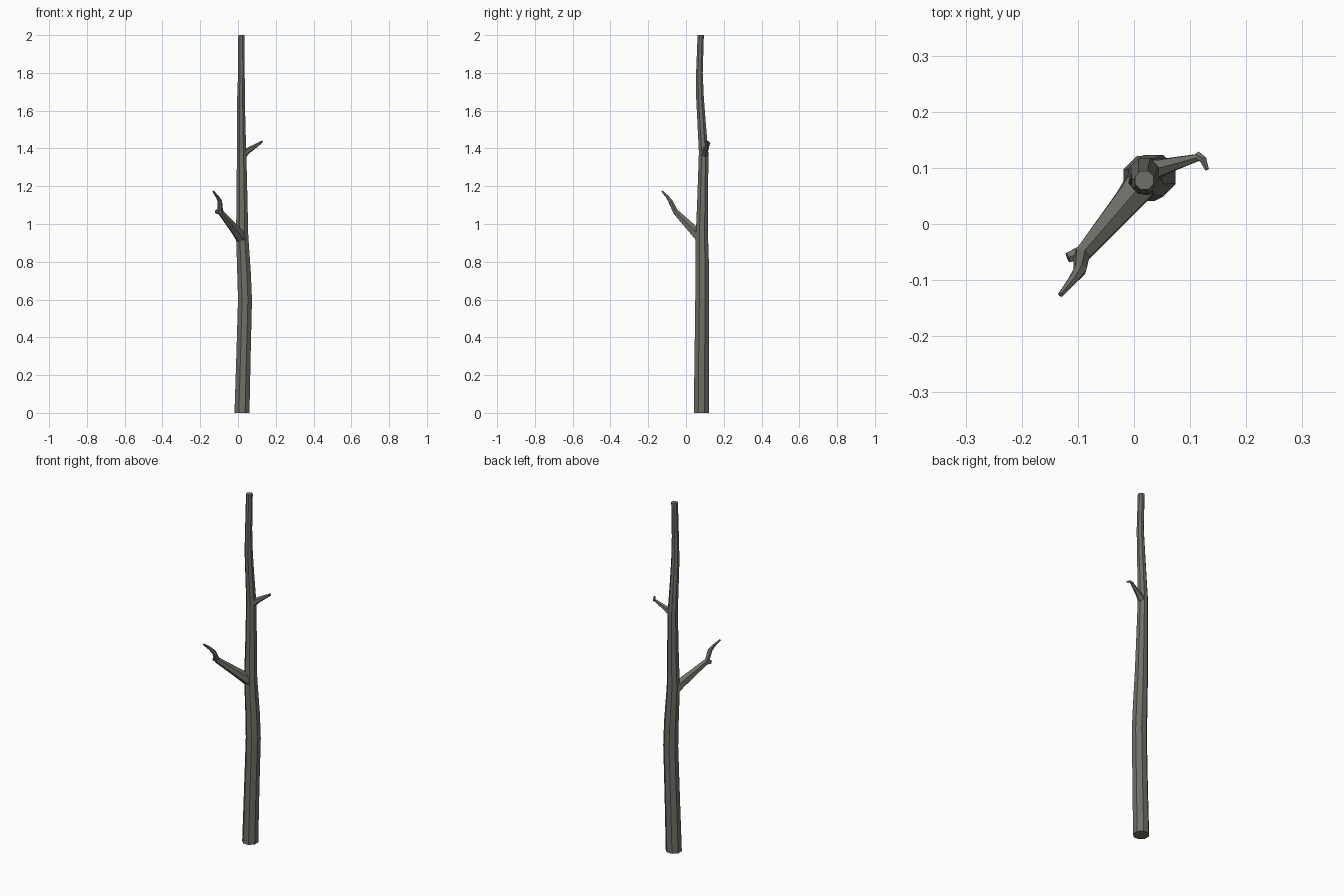
import bpy, bmesh, math
from mathutils import Vector

bark = bpy.data.materials.new("grey_bark")
bark.diffuse_color = (0.16, 0.16, 0.138, 1)


def tube(name, path, sides, level=False):
    """Flat-shaded tapered tube; path rows are x, y, z, radius."""
    bm = bmesh.new()
    pts = [Vector(p[:3]) for p in path]
    rings = []
    for i, p in enumerate(path):
        axis = pts[min(i + 1, len(pts) - 1)] - pts[max(i - 1, 0)]
        if level:
            axis = Vector((0, 0, 1))
        axis.normalize()
        u = Vector((0, 1, 0)) if level else axis.cross(Vector((0, 0, 1))).normalized()
        v = axis.cross(u)
        ring = []
        for k in range(sides):
            a = 2 * math.pi * (k + 0.5) / sides
            ring.append(bm.verts.new(pts[i] + p[3] * (u * math.cos(a) + v * math.sin(a))))
        rings.append(ring)
    for a, b in zip(rings, rings[1:]):
        for k in range(sides):
            n = (k + 1) % sides
            bm.faces.new((a[k], a[n], b[n], b[k]))
    bm.faces.new(rings[0][::-1])
    bm.faces.new(rings[-1])
    bmesh.ops.recalc_face_normals(bm, faces=bm.faces)
    me = bpy.data.meshes.new(name)
    bm.to_mesh(me)
    bm.free()
    me.materials.append(bark)
    ob = bpy.data.objects.new(name, me)
    bpy.context.collection.objects.link(ob)
    return ob


# Main trunk, slightly wavy
tube("trunk", [
    (0.021, 0.081, 0.00, 0.043),
    (0.029, 0.083, 0.30, 0.041),
    (0.037, 0.086, 0.60, 0.040),
    (0.032, 0.087, 0.74, 0.039),
    (0.022, 0.084, 0.94, 0.035),
    (0.021, 0.089, 1.15, 0.031),
    (0.019, 0.093, 1.38, 0.027),
    (0.017, 0.083, 1.53, 0.024),
    (0.016, 0.074, 1.67, 0.022),
    (0.018, 0.071, 1.80, 0.019),
    (0.018, 0.078, 2.00, 0.018)], 8, True)

# Large lower branch with bent twig
tube("lower_branch", [
    (0.018, 0.078, 0.930, 0.034),
    (-0.008, 0.045, 0.962, 0.028),
    (-0.094, -0.056, 1.066, 0.016),
    (-0.096, -0.082, 1.120, 0.012),
    (-0.108, -0.098, 1.143, 0.009),
    (-0.131, -0.126, 1.173, 0.005)], 6)

# Broken stub at the bend
tube("lower_stub", [
    (-0.092, -0.050, 1.062, 0.014),
    (-0.118, -0.060, 1.067, 0.010)], 6)

# Small upper branch with hooked end
tube("upper_branch", [
    (0.022, 0.094, 1.365, 0.024),
    (0.052, 0.102, 1.388, 0.016),
    (0.116, 0.119, 1.428, 0.007)], 6)
tube("upper_twig", [
    (0.113, 0.122, 1.425, 0.008),
    (0.123, 0.115, 1.434, 0.007),
    (0.130, 0.097, 1.437, 0.004)], 6)
